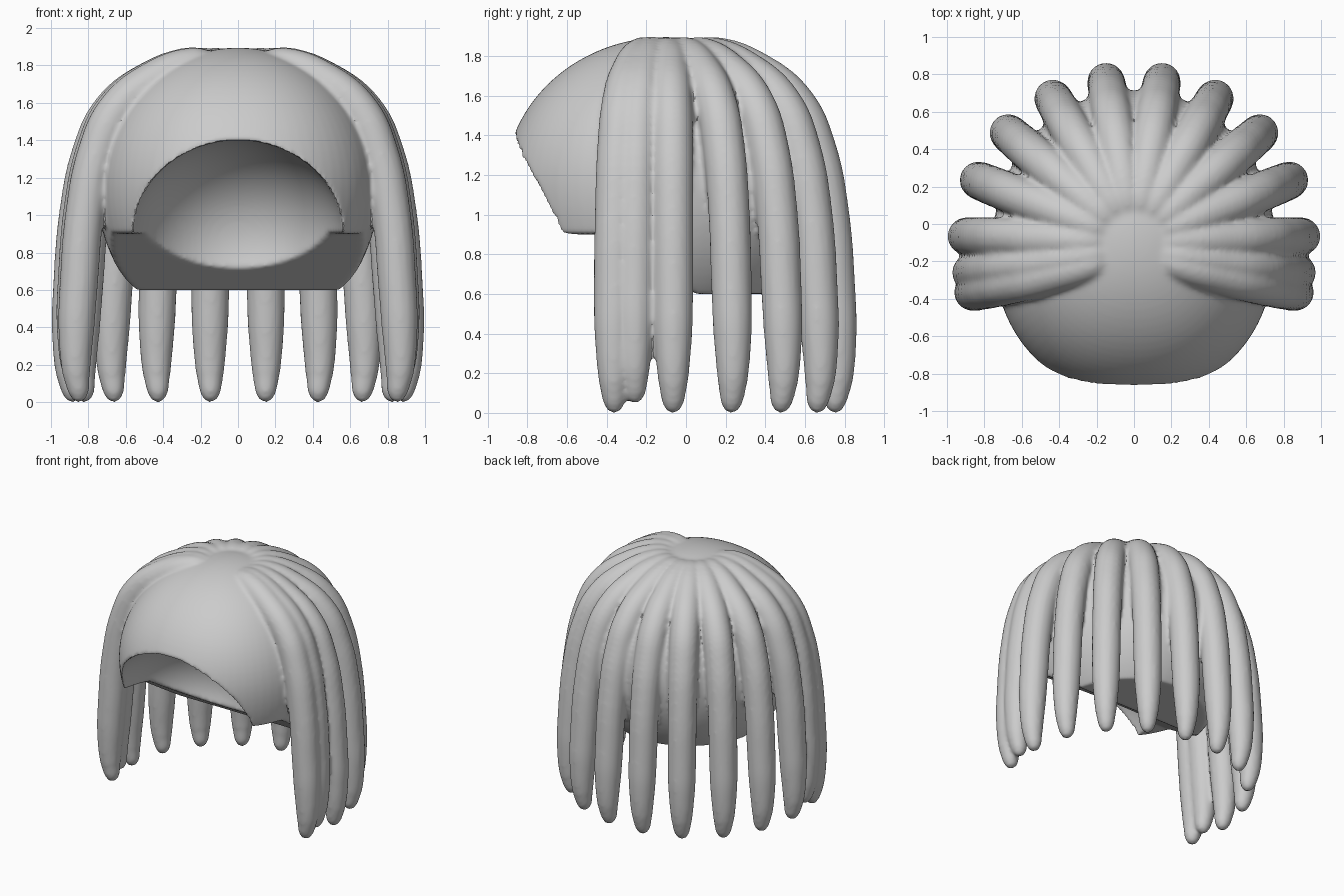
import bpy, bmesh, math
from mathutils import Vector

if "Cube" in bpy.data.objects:
    bpy.data.objects.remove(bpy.data.objects["Cube"])


def ellipsoid(name, centre, radii, power=2.0, lower=1.0):
    """Ellipsoid; power > 2 squares the front in plan, lower stretches the underside."""
    bm = bmesh.new()
    bmesh.ops.create_uvsphere(bm, u_segments=80, v_segments=48, radius=1)
    for v in bm.verts:
        d = math.hypot(v.co.x, v.co.y)
        k = 1.0
        if d > 1e-5 and v.co.y < 0:
            k = (abs(v.co.x / d) ** power + abs(v.co.y / d) ** power) ** (-1 / power)
        if v.co.z < 0:
            v.co.z *= lower
        v.co = Vector((v.co.x * k * radii[0] + centre[0],
                       v.co.y * k * radii[1] + centre[1],
                       v.co.z * radii[2] + centre[2]))
    return finish(name, bm)


def prism(name, profile, half_width):
    """Side (y, z) profile extruded across x."""
    bm = bmesh.new()
    face = bm.faces.new([bm.verts.new((-half_width, y, z)) for y, z in profile])
    ext = bmesh.ops.extrude_face_region(bm, geom=[face])
    new = [g for g in ext['geom'] if isinstance(g, bmesh.types.BMVert)]
    bmesh.ops.translate(bm, verts=new, vec=(2 * half_width, 0, 0))
    bmesh.ops.recalc_face_normals(bm, faces=bm.faces)
    return finish(name, bm)


def finish(name, bm):
    me = bpy.data.meshes.new(name)
    bm.to_mesh(me)
    bm.free()
    ob = bpy.data.objects.new(name, me)
    bpy.context.collection.objects.link(ob)
    return ob


def activate(ob):
    bpy.ops.object.select_all(action='DESELECT')
    ob.select_set(True)
    bpy.context.view_layer.objects.active = ob


# Cap: thick dome, hollowed for the face, stepped along the bottom
cap = ellipsoid("hair", (0, -0.1, 1.15), (0.755, 0.815, 0.745), 2.2, 1.11)
cavity = ellipsoid("face_cutter", (0, -0.75, 0.865), (0.57, 0.65, 0.54))
base = prism("base_cutter", [(-1.3, 0.9), (-0.4, 0.9), (0.05, 0.6),
                             (1.3, 0.6), (1.3, -0.3), (-1.3, -0.3)], 1.3)
activate(cap)
for cutter in (base, cavity):
    mod = cap.modifiers.new("cut", 'BOOLEAN')
    mod.operation = 'DIFFERENCE'
    mod.solver = 'EXACT'
    mod.object = cutter
    bpy.ops.object.modifier_apply(modifier=mod.name)
for cutter in (base, cavity):
    bpy.data.objects.remove(cutter)

# Strands: (outward fraction, height, thickness radius) from crown to tip
PROFILE = [(0.15, 1.80, 0.07), (0.27, 1.805, 0.093), (0.55, 1.705, 0.105),
           (0.755, 1.55, 0.107), (0.87, 1.33, 0.107), (0.945, 1.02, 0.105),
           (0.985, 0.62, 0.103), (1.0, 0.38, 0.096), (1.0, 0.16, 0.076),
           (0.985, 0.05, 0.055), (0.982, 0.012, 0.033), (0.98, -0.004, 0.004)]


def strand(name, tip, lift=0.0, spread=1.0):
    crown = Vector((0, -0.1))
    out = Vector(tip) - crown
    cu = bpy.data.curves.new(name, 'CURVE')
    cu.dimensions = '3D'
    cu.bevel_depth = 1.0
    cu.bevel_resolution = 6
    cu.resolution_u = 6
    cu.use_fill_caps = True
    sp = cu.splines.new('BEZIER')
    sp.radius_interpolation = 'CARDINAL'
    sp.bezier_points.add(len(PROFILE) - 1)
    for bp, (f, z, r) in zip(sp.bezier_points, PROFILE):
        bp.co = (crown.x + out.x * f, crown.y + out.y * f ** spread,
                 z + lift * (1 - z / 1.9))
        bp.radius = r
        bp.handle_left_type = bp.handle_right_type = 'AUTO'
    ob = bpy.data.objects.new(name, cu)
    bpy.context.collection.objects.link(ob)
    activate(ob)
    bpy.ops.object.convert(target='MESH')
    return bpy.context.view_layer.objects.active


# (tip x, tip y, tip lift, forward fanning)
TIPS = [(0.15, 0.765, 0, 1), (0.435, 0.675, 0, 1), (0.675, 0.49, 0, 1),
        (0.835, 0.235, 0, 1), (0.90, -0.065, 0, 1),
        (0.875, -0.26, 0.05, 0.65), (0.865, -0.365, 0, 0.65)]
strands = [strand(f"strand_{side}_{i + 1}", (s * x, y), lift, spread)
           for i, (x, y, lift, spread) in enumerate(TIPS)
           for side, s in (("right", 1), ("left", -1))]

# Fuse strands and cap into one softly blended mass
activate(cap)
for ob in strands:
    ob.select_set(True)
bpy.ops.object.join()
mod = cap.modifiers.new("fuse", 'REMESH')
mod.mode = 'VOXEL'
mod.voxel_size = 0.014
bpy.ops.object.modifier_apply(modifier=mod.name)
mod = cap.modifiers.new("soften", 'SMOOTH')
mod.factor = 0.5
mod.iterations = 8
bpy.ops.object.modifier_apply(modifier=mod.name)
bpy.ops.object.shade_smooth_by_angle(angle=math.radians(40))
